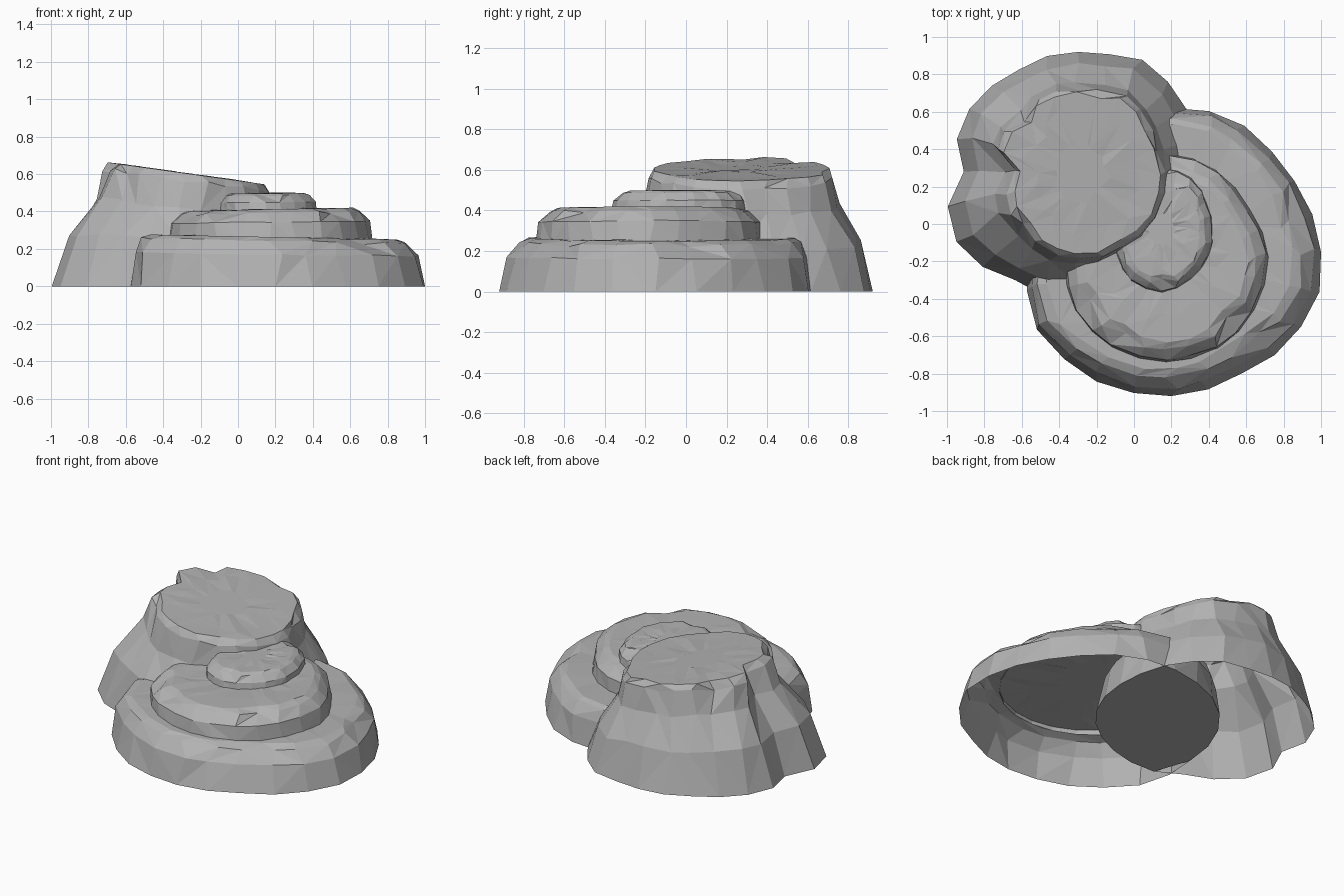
import bpy
import bmesh
import math
import random
from mathutils import Vector

random.seed(7)

default_cube = bpy.data.objects.get("Cube")
if default_cube:
    bpy.data.objects.remove(default_cube, do_unlink=True)

# One flat stone colour
stone = bpy.data.materials.new("grey_stone")
stone.use_nodes = True
stone_colour = (0.45, 0.45, 0.45, 1.0)
stone.diffuse_color = stone_colour
shader = next(n for n in stone.node_tree.nodes if n.type == 'BSDF_PRINCIPLED')
shader.inputs["Base Color"].default_value = stone_colour


def jitter(amount):
    return random.uniform(-amount, amount)


def add_object(name, bm):
    mesh = bpy.data.meshes.new(name)
    bm.to_mesh(mesh)
    bm.free()
    mesh.materials.append(stone)
    bpy.context.collection.objects.link(bpy.data.objects.new(name, mesh))


def build_rock(name, centre, foot, rim, floor, top, slope, profile, chips, rough):
    """Loft rings from the foot outline to the rim outline, then cap the top.
    profile holds (height fraction, blend from foot to rim);
    chips are column numbers where the rim is broken away."""
    bm = bmesh.new()
    columns = len(foot)
    last = len(profile) - 1
    rings = []

    def ring_point(column, radius, height, wobble):
        angle = math.tau * (column + wobble) / columns
        x = centre[0] + radius * math.cos(angle)
        y = centre[1] + radius * math.sin(angle)
        peak = top + slope * x
        return Vector((x, y, floor + (peak - floor) * height))

    # Weathered walls
    for level, (height, blend) in enumerate(profile):
        ring = []
        for column in range(columns):
            radius = foot[column] + (rim[column] - foot[column]) * blend
            rise, wobble = height, 0.0
            if 0 < level:
                radius += jitter(rough)
                wobble = jitter(0.2)
            if 0 < level < last:
                rise += jitter(rough * 2)
            if column in chips and level >= last - 1:
                radius -= 0.03
                rise -= 0.06 if level < last else 0.02
            ring.append(bm.verts.new(ring_point(column, radius, rise, wobble)))
        rings.append(ring)

    # Gently uneven plateau
    for scale in (0.7, 0.35):
        ring = []
        for column in range(columns):
            spread = scale * (1 + jitter(0.15))
            point = ring_point(column, rim[column] * spread, 1.0, jitter(0.3))
            point.z += jitter(0.004)
            ring.append(bm.verts.new(point))
        rings.append(ring)

    for lower, upper in zip(rings, rings[1:]):
        for i in range(columns):
            j = (i + 1) % columns
            a, b, c, d = lower[i], lower[j], upper[j], upper[i]
            if random.random() < 0.5:
                triangles = ((a, b, c), (a, c, d))
            else:
                triangles = ((a, b, d), (b, c, d))
            for triangle in triangles:
                bm.faces.new(triangle)
    bm.faces.new(rings[-1])
    add_object(name, bm)


def refine(radii, factor):
    """Smoothly add columns between the given radii."""
    count = len(radii)
    result = []
    for i in range(count):
        for step in range(factor):
            t = step / factor
            ease = t * t * (3 - 2 * t)
            result.append(radii[i] + (radii[(i + 1) % count] - radii[i]) * ease)
    return result


def inset(radii, amount, lean=0.0):
    """Shrink an outline; lean makes the front right slope wider than the back left."""
    result = []
    for i, radius in enumerate(radii):
        angle = math.tau * i / len(radii)
        result.append(radius - amount - lean * (math.cos(angle) - math.sin(angle)))
    return result


def outline(centre, radii):
    """Ground points of a foot outline."""
    return [Vector((centre[0] + r * math.cos(math.tau * i / len(radii)),
                    centre[1] + r * math.sin(math.tau * i / len(radii)), 0))
            for i, r in enumerate(radii)]


def covers(centre, radii, point):
    """True where a ground point lies inside a foot outline."""
    dx, dy = point.x - centre[0], point.y - centre[1]
    place = (math.atan2(dy, dx) % math.tau) / math.tau * len(radii)
    i, t = int(place) % len(radii), place % 1
    reach = radii[i] + (radii[(i + 1) % len(radii)] - radii[i]) * t
    return math.hypot(dx, dy) <= reach


# Tall leaning rock with gullies
tall_centre = (-0.3, 0.28)
tall_foot = [0.64, 0.65, 0.67, 0.68, 0.69, 0.65, 0.64, 0.64, 0.63, 0.65, 0.67, 0.67,
             0.61, 0.72, 0.75, 0.72, 0.67, 0.69, 0.67, 0.65, 0.64, 0.64, 0.64, 0.64]
tall_rim = [0.46, 0.43, 0.44, 0.45, 0.47, 0.43, 0.43, 0.43, 0.43, 0.4, 0.43, 0.43,
            0.33, 0.38, 0.4, 0.39, 0.43, 0.44, 0.45, 0.46, 0.45, 0.46, 0.46, 0.46]
build_rock("tall_rock", tall_centre, tall_foot, tall_rim, 0.0, 0.565, -0.14,
           [(0, 0), (0.4, 0.29), (0.7, 0.78), (0.94, 0.95), (1, 1.06)],
           chips=(9,), rough=0.01)

# Broad lowest terrace
low_centre = (0.2, -0.15)
low_foot = [0.8, 0.78, 0.76, 0.76, 0.78, 0.78, 0.77, 0.76, 0.76, 0.76, 0.76, 0.76,
            0.76, 0.8, 0.83, 0.81, 0.8, 0.78, 0.77, 0.76, 0.75, 0.78, 0.8, 0.82]
build_rock("lower_terrace", low_centre, low_foot, inset(low_foot, 0.125, 0.03), 0.0, 0.267, -0.02,
           [(0, 0), (0.65, 0.28), (0.93, 0.65), (1, 1)],
           chips=(1, 4, 21), rough=0.01)

# Ground slab where the two big rocks overlap
overlap = [p for p in outline(tall_centre, tall_foot) if covers(low_centre, low_foot, p)]
overlap += [p for p in outline(low_centre, low_foot) if covers(tall_centre, tall_foot, p)]
middle = sum(overlap, Vector()) / len(overlap)
overlap.sort(key=lambda p: -math.atan2(p.y - middle.y, p.x - middle.x))
slab = bmesh.new()
slab.faces.new([slab.verts.new(p) for p in overlap])
add_object("ground_slab", slab)

# Middle terrace
mid_foot = refine([0.55, 0.52, 0.54, 0.56, 0.45, 0.42,
                   0.55, 0.56, 0.56, 0.56, 0.56, 0.55], 2)
build_rock("middle_terrace", (0.17, -0.18), mid_foot, inset(mid_foot, 0.11), 0.24, 0.408, 0.02,
           [(0, 0), (0.6, 0.12), (0.9, 0.6), (1, 1)],
           chips=(14, 16, 21), rough=0.008)

# Small top terrace against the tall rock
small_foot = refine([0.27, 0.28, 0.32, 0.33, 0.3, 0.27,
                     0.27, 0.28, 0.32, 0.34, 0.31, 0.29], 2)
build_rock("upper_terrace", (0.15, -0.03), small_foot, inset(small_foot, 0.07), 0.39, 0.495, 0.01,
           [(0, 0), (0.55, 0.15), (0.9, 0.6), (1, 1)],
           chips=(5, 18), rough=0.006)
